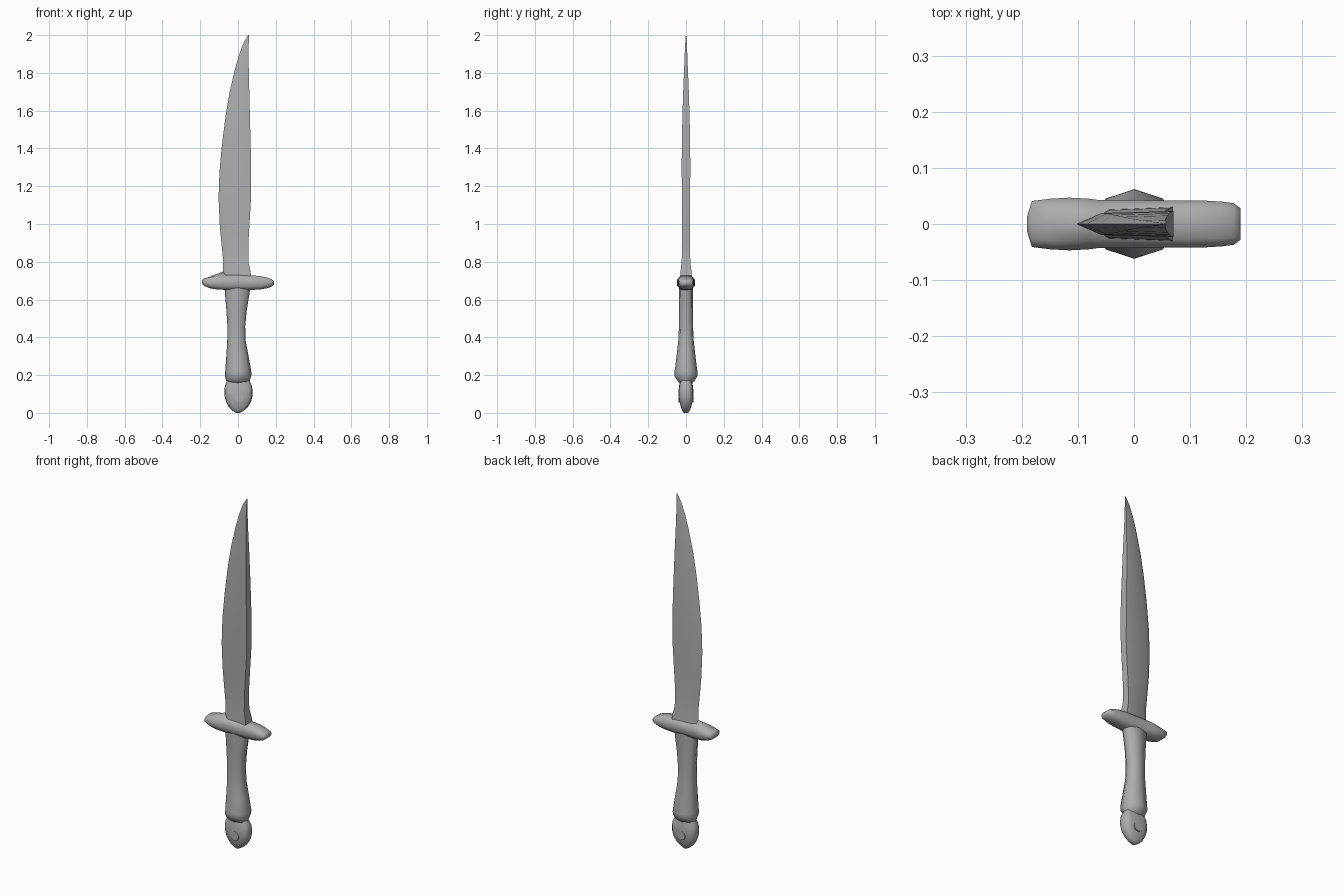
import bpy, bmesh
from math import cos, sin, pi, radians, copysign

# Dark grey finish shared by every part
steel = bpy.data.materials.new("dark_grey")
steel.diffuse_color = (0.42, 0.42, 0.42, 1)


def loft(name, rings, angle=40):
    """Skin a list of equal-length point rings and cap both ends."""
    bm = bmesh.new()
    loops = [[bm.verts.new(p) for p in ring] for ring in rings]
    n = len(loops[0])
    for a, b in zip(loops, loops[1:]):
        for i in range(n):
            j = (i + 1) % n
            bm.faces.new((a[i], a[j], b[j], b[i]))
    bm.faces.new(loops[0])
    bm.faces.new(loops[-1])
    bmesh.ops.recalc_face_normals(bm, faces=bm.faces)
    mesh = bpy.data.meshes.new(name)
    bm.to_mesh(mesh)
    bm.free()
    obj = bpy.data.objects.new(name, mesh)
    bpy.context.collection.objects.link(obj)
    mesh.materials.append(steel)
    mesh.shade_smooth()
    mesh.set_sharp_from_angle(angle=radians(angle))
    return obj


def power(value, exponent):
    return copysign(abs(value) ** exponent, value)


def upright_rings(profile, sides):
    """Rings from (z, left x, right x, half depth, roundness); below 1 is boxier."""
    rings = []
    for z, left, right, depth, e in profile:
        cx, rx = (left + right) / 2, (right - left) / 2
        angles = [2 * pi * i / sides for i in range(sides)]
        rings.append([(cx + rx * power(round(cos(a), 6), e),
                       depth * power(round(sin(a), 6), e), z) for a in angles])
    return rings


# Blade: single cutting edge on the left, flat spine on the right
blade_profile = [  # z, edge x, spine x, half thickness
    (0.70, -0.085, 0.072, 0.031), (0.75, -0.079, 0.066, 0.029),
    (0.80, -0.078, 0.055, 0.023), (0.90, -0.088, 0.055, 0.020),
    (1.00, -0.097, 0.061, 0.020), (1.14, -0.103, 0.069, 0.021),
    (1.28, -0.098, 0.070, 0.023), (1.42, -0.085, 0.067, 0.022),
    (1.57, -0.066, 0.063, 0.019), (1.70, -0.044, 0.060, 0.015),
    (1.82, -0.016, 0.057, 0.010), (1.90, 0.007, 0.056, 0.007),
    (1.96, 0.030, 0.057, 0.004), (2.00, 0.054, 0.058, 0.001)]
blade = []
for z, edge, spine, t in blade_profile:
    bevel = edge + 0.24 * (spine - edge)
    blade.append([(edge, 0, z), (bevel, -t * 0.85, z), (spine, -t, z),
                  (spine, t, z), (bevel, t * 0.85, z)])
loft("blade", blade, 45)

# Crossguard: rounded sections lofted along x, with a small ridge by the edge
guard_profile = [  # x, bottom z, top z, half depth, ridge height
    (-0.191, 0.687, 0.703, 0.012, 0), (-0.182, 0.674, 0.711, 0.041, 0),
    (-0.150, 0.660, 0.719, 0.045, 0.002), (-0.115, 0.654, 0.724, 0.047, 0.010),
    (-0.080, 0.652, 0.728, 0.045, 0.020), (-0.065, 0.650, 0.729, 0.043, 0),
    (0.060, 0.650, 0.729, 0.042, 0), (0.120, 0.654, 0.724, 0.042, 0),
    (0.155, 0.660, 0.716, 0.040, 0), (0.178, 0.669, 0.707, 0.037, 0),
    (0.190, 0.678, 0.699, 0.028, 0)]
section = [(-1, -0.45), (-0.65, -1), (0.65, -1), (1, -0.45),
           (1, 0.45), (0.65, 1), (0, 1), (-0.65, 1), (-1, 0.45)]
guard = [[(x, d * u, (lo + hi) / 2 + (hi - lo) / 2 * v + (ridge if u == 0 else 0))
          for u, v in section] for x, lo, hi, d, ridge in guard_profile]
loft("crossguard", guard, 60)

# Grip: eight-sided, waisted towards the guard and swelling at the bottom
grip_profile = [
    (0.155, -0.056, 0.058, 0.030, 0.9), (0.172, -0.064, 0.063, 0.046, 0.9),
    (0.195, -0.069, 0.070, 0.062, 0.9), (0.215, -0.068, 0.071, 0.061, 0.9),
    (0.30, -0.062, 0.056, 0.050, 0.8), (0.38, -0.057, 0.041, 0.041, 0.7),
    (0.46, -0.056, 0.038, 0.037, 0.6), (0.55, -0.062, 0.047, 0.036, 0.6),
    (0.62, -0.068, 0.059, 0.036, 0.6), (0.67, -0.072, 0.066, 0.036, 0.6)]
loft("grip", upright_rings(grip_profile, 8), 75)

# Pommel: flattened rounded knob
pommel_profile = [
    (0.000, -0.010, 0.010, 0.012, 0.8), (0.012, -0.030, 0.031, 0.020, 0.75),
    (0.030, -0.048, 0.052, 0.027, 0.7), (0.058, -0.063, 0.069, 0.034, 0.65),
    (0.090, -0.071, 0.077, 0.039, 0.65), (0.120, -0.072, 0.077, 0.039, 0.65),
    (0.145, -0.069, 0.073, 0.036, 0.65), (0.165, -0.061, 0.063, 0.032, 0.7),
    (0.180, -0.055, 0.056, 0.030, 0.8)]
loft("pommel", upright_rings(pommel_profile, 16), 75)

# Rivet passing through the pommel, showing on both faces
rivet = [[(0.005 + 0.027 * cos(2 * pi * i / 8), y, 0.083 + 0.027 * sin(2 * pi * i / 8))
          for i in range(8)] for y in (-0.040, 0.040)]
loft("pommel_rivet", rivet)
